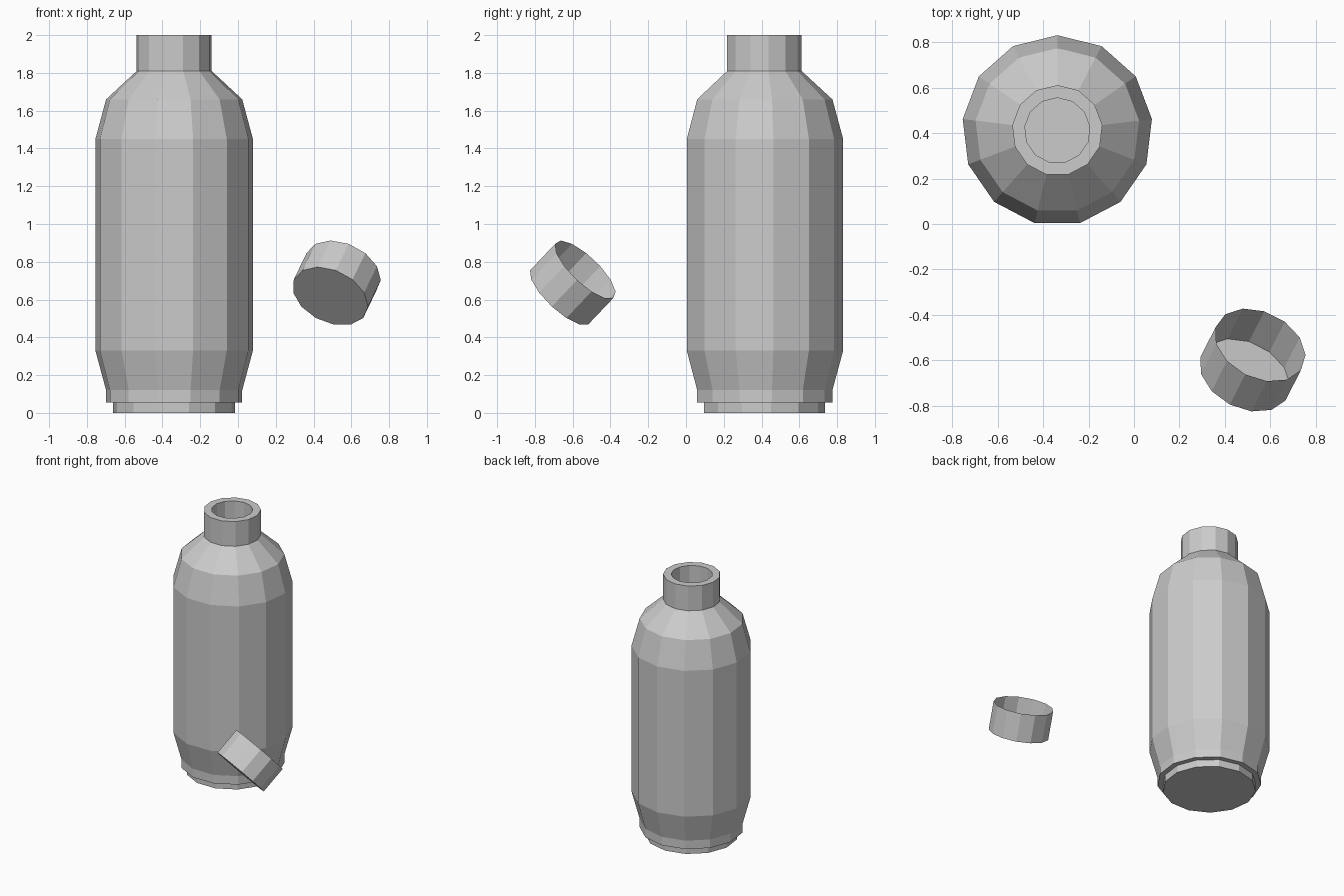
import bpy, bmesh, math
from mathutils import Vector

if "Cube" in bpy.data.objects:
    bpy.data.objects.remove(bpy.data.objects["Cube"])

SIDES = 13


def lathe(name, profile, start_angle=math.pi / 2, close_top=True):
    """Spin (radius, z) points into a faceted shell, capped at the first and optionally last ring."""
    bm = bmesh.new()
    rings = []
    for r, z in profile:
        angles = [start_angle + 2 * math.pi * i / SIDES for i in range(SIDES)]
        rings.append([bm.verts.new((r * math.cos(a), r * math.sin(a), z)) for a in angles])
    for lo, hi in zip(rings, rings[1:]):
        for i in range(SIDES):
            j = (i + 1) % SIDES
            bm.faces.new((lo[i], lo[j], hi[j], hi[i]))
    bm.faces.new(rings[0][::-1])
    if close_top:
        bm.faces.new(rings[-1])
    mesh = bpy.data.meshes.new(name)
    bm.to_mesh(mesh)
    bm.free()
    obj = bpy.data.objects.new(name, mesh)
    bpy.context.collection.objects.link(obj)
    return obj


# Bottle: inset foot, body, shoulder, neck and the bore down into the neck
bottle = lathe("bottle", [
    (0.325, 0), (0.325, 0.055), (0.363, 0.055), (0.363, 0.12),
    (0.42, 0.33), (0.42, 1.45), (0.363, 1.66), (0.20, 1.81),
    (0.20, 2.0), (0.144, 2.0), (0.144, 1.65)])
bottle.location = (-0.338, 0.412, 0)

# Loose cap: thin open cup, tilted with its open end up and back
CAP_R, CAP_H = 0.212, 0.205
cap = lathe("cap", [(CAP_R, -CAP_H / 2), (CAP_R, CAP_H / 2)], close_top=False)
cap.rotation_euler = Vector((0.33, 0.65, 0.685)).to_track_quat('Z', 'Y').to_euler()
cap.location = (0.522, -0.60, 0.688)
